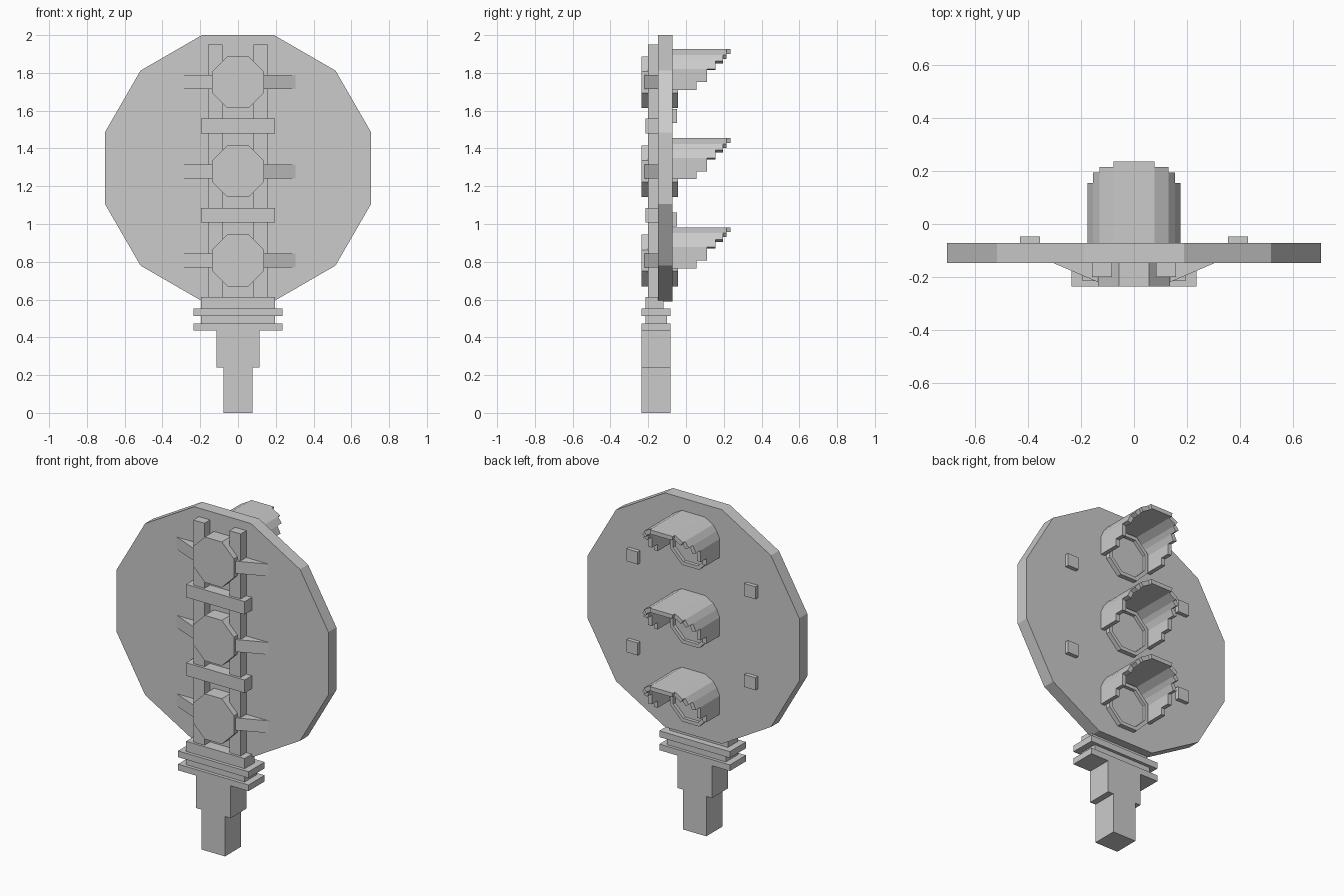
import bpy, bmesh, math
from mathutils import Vector

if "Cube" in bpy.data.objects:
    bpy.data.objects.remove(bpy.data.objects["Cube"])


def finish(name, bm):
    mesh = bpy.data.meshes.new(name)
    bm.to_mesh(mesh)
    bm.free()
    obj = bpy.data.objects.new(name, mesh)
    bpy.context.collection.objects.link(obj)
    return obj


def box(name, x, y, z):
    bm = bmesh.new()
    bmesh.ops.create_cube(bm, size=1)
    for v in bm.verts:
        v.co = [r[0] + (c + 0.5) * (r[1] - r[0]) for c, r in zip(v.co, (x, y, z))]
    return finish(name, bm)


def prism(name, points, depth):
    """Extrude a closed outline of 3D points along a vector."""
    bm = bmesh.new()
    face = bm.faces.new([bm.verts.new(p) for p in points])
    new = bmesh.ops.extrude_face_region(bm, geom=[face])["geom"]
    bmesh.ops.translate(bm, vec=depth, verts=[g for g in new if isinstance(g, bmesh.types.BMVert)])
    bmesh.ops.recalc_face_normals(bm, faces=bm.faces)
    return finish(name, bm)


def ring(n, radius, y, z):
    angles = [2 * math.pi * (i + 0.5) / n for i in range(n)]
    return [(radius * math.cos(a), y, z + radius * math.sin(a)) for a in angles]


def lamp(name, z):
    """Octagonal housing with a recessed lens at the back."""
    bm = bmesh.new()
    loops = [(0.148, -0.235), (0.148, -0.043), (0.125, -0.043), (0.125, -0.063)]
    rings = [[bm.verts.new(p) for p in ring(8, r, y, z)] for r, y in loops]
    for a, b in zip(rings, rings[1:]):
        for i in range(8):
            j = (i + 1) % 8
            bm.faces.new((a[i], a[j], b[j], b[i]))
    bm.faces.new(rings[0])
    bm.faces.new(rings[-1])
    bmesh.ops.recalc_face_normals(bm, faces=bm.faces)
    finish(name, bm)


# Visor section (outer and inner) and how far back each strip reaches
OUTER = [(0.077, 0.175), (0.13, 0.145), (0.155, 0.112), (0.175, 0.07), (0.175, 0.0), (0.175, -0.042)]
INNER = [(0.070, 0.150), (0.115, 0.123), (0.134, 0.099), (0.15, 0.063), (0.15, 0.0), (0.15, -0.042)]
REACH = [0.235, 0.215, 0.195, 0.155, 0.11, 0.055]


def visor(name, zc):
    bm = bmesh.new()
    y0 = -0.08

    def quad(pts, outward):
        f = bm.faces.new([bm.verts.new(p) for p in pts])
        f.normal_update()
        if f.normal.dot(Vector(outward)) < 0:
            f.normal_flip()

    def full(half):
        return [(-x, z) for x, z in reversed(half)] + half

    def at(p, y):
        return (p[0], y, zc + p[1])

    out, inn = full(OUTER), full(INNER)
    reach = [REACH[abs(i - 5)] for i in range(11)]
    for i, ye in enumerate(reach):
        a, b, c, d = out[i], out[i + 1], inn[i + 1], inn[i]
        n = Vector((a[0] + b[0] - c[0] - d[0], 0, a[1] + b[1] - c[1] - d[1]))
        quad([at(a, y0), at(b, y0), at(b, ye), at(a, ye)], n)
        quad([at(d, y0), at(c, y0), at(c, ye), at(d, ye)], -n)
        quad([at(p, ye) for p in (a, b, c, d)], (0, 1, 0))
    # Stepped side walls
    ends = [y0] + reach + [y0]
    for i in range(12):
        lo, hi = sorted((ends[i], ends[i + 1]))
        if hi > lo:
            side = 1 if i > 5 else -1
            t = Vector((side * 0.1, 0, -1))
            quad([at(out[i], lo), at(inn[i], lo), at(inn[i], hi), at(out[i], hi)], t)
    finish(name, bm)


# Backing disc
prism("backing_disc", ring(12, 0.73, -0.147, 1.296), (0, 0.076, 0))

# Lamps with visors and wedge brackets
for k, zc in enumerate((0.807, 1.279, 1.751)):
    lamp(f"lamp_{k}", zc)
    visor(f"visor_{k}", zc)
    for s, label in ((-1, "left"), (1, "right")):
        outline = [(s * 0.31, -0.145, zc - 0.037), (s * 0.10, -0.145, zc - 0.037),
                   (s * 0.10, -0.235, zc - 0.037)]
        prism(f"wedge_{label}_{k}", outline, (0, 0, 0.074))

# Front rails and rear blocks
for s, label in ((-1, "left"), (1, "right")):
    box(f"rail_{label}", sorted((s * 0.083, s * 0.158)), (-0.2, -0.14), (0.6, 1.95))
    for k, z in enumerate((0.987, 1.535)):
        box(f"rear_block_{label}_{k}", sorted((s * 0.355, s * 0.43)), (-0.08, -0.047), (z, z + 0.075))

# Cross bars
for k, z in enumerate((1.008, 1.48)):
    box(f"cross_bar_{k}", (-0.195, 0.195), (-0.215, -0.14), (z, z + 0.078))

# Post and stacked collar
box("post_lower", (-0.078, 0.078), (-0.235, -0.082), (0, 0.24))
box("post_upper", (-0.115, 0.115), (-0.235, -0.082), (0.24, 0.435))
box("flange_lower", (-0.235, 0.235), (-0.235, -0.082), (0.435, 0.472))
box("collar_middle", (-0.195, 0.195), (-0.215, -0.1), (0.472, 0.514))
box("flange_upper", (-0.235, 0.235), (-0.235, -0.082), (0.514, 0.552))
box("collar_top", (-0.195, 0.195), (-0.215, -0.12), (0.552, 0.613))
